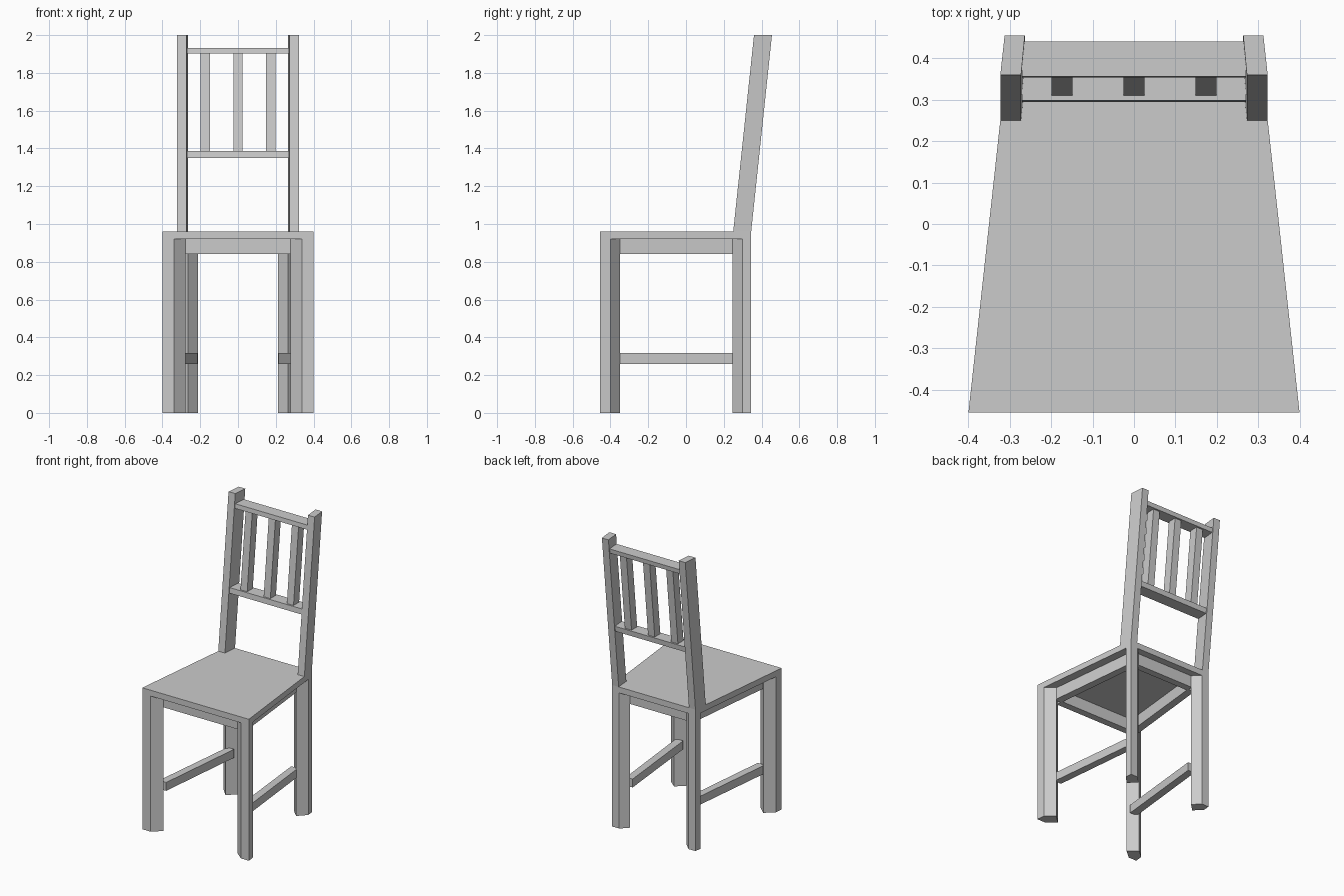
import bpy, bmesh

if "Cube" in bpy.data.objects:
    bpy.data.objects.remove(bpy.data.objects["Cube"])

LEAN = 0.11 / 1.04   # backward slope of the backrest
SEAT_TOP = 0.96


def edge_x(y):
    """Half width of the tapered seat at depth y."""
    return 0.40 - (y + 0.455) * 0.109


def prism(name, plan, z0, z1, leaning=False):
    """Extrude a plan outline from z0 to z1, optionally sheared backwards."""
    bm = bmesh.new()
    rings = []
    for z in (z0, z1):
        dy = (z - SEAT_TOP) * LEAN if leaning else 0.0
        rings.append([bm.verts.new((x, y + dy, z)) for x, y in plan])
    low, high = rings
    bm.faces.new(low[::-1])
    bm.faces.new(high)
    n = len(plan)
    for i in range(n):
        j = (i + 1) % n
        bm.faces.new((low[i], low[j], high[j], high[i]))
    bmesh.ops.recalc_face_normals(bm, faces=bm.faces)
    mesh = bpy.data.meshes.new(name)
    bm.to_mesh(mesh)
    bm.free()
    obj = bpy.data.objects.new(name, mesh)
    bpy.context.collection.objects.link(obj)
    return obj


def box_plan(x0, x1, y0, y1):
    return [(x0, y0), (x1, y0), (x1, y1), (x0, y1)]


def pair(name, plan, z0, z1, leaning=False):
    """Right-hand part plus its mirror image."""
    prism(name + "_right", plan, z0, z1, leaning)
    prism(name + "_left", [(-x, y) for x, y in plan], z0, z1, leaning)


# seat panel
F, B = -0.455, 0.345
prism("seat", [(-edge_x(F), F), (edge_x(F), F), (edge_x(B), B), (-edge_x(B), B)],
      0.92, SEAT_TOP)

# five-sided legs: outer corner plus diagonal inner faces
pair("front_leg", [(0.40, F), (0.34, F), (0.278, -0.403), (0.335, -0.35),
                   (edge_x(-0.40), -0.40)], 0, 0.92)
pair("rear_leg", [(edge_x(B), B), (0.26, B), (0.212, 0.297), (0.265, 0.245),
                  (edge_x(0.30), 0.30)], 0, 0.92)

# aprons under the seat
prism("front_apron", box_plan(-0.285, 0.285, -0.403, -0.355), 0.84, 0.92)
prism("rear_apron", box_plan(-0.22, 0.22, 0.25, 0.297), 0.84, 0.92)
side = [(0.28, -0.37), (0.333, -0.37), (0.265, 0.265), (0.215, 0.265)]
pair("side_apron", side, 0.84, 0.92)

# side stretchers between the legs
pair("side_stretcher", side, 0.26, 0.317)

# leaning back posts
pair("back_post", [(0.273, 0.25), (edge_x(0.25), 0.25), (edge_x(B), B),
                   (0.264, B)], SEAT_TOP, 2.0, True)

# backrest rails and slats
rail = box_plan(-0.271, 0.271, 0.254, 0.338)
prism("lower_rail", rail, 1.35, 1.386, True)
prism("upper_rail", rail, 1.903, 1.933, True)
for i, x in enumerate((-0.174, 0.0, 0.174)):
    prism(f"back_slat_{i + 1}", box_plan(x - 0.025, x + 0.025, 0.266, 0.326),
          1.386, 1.903, True)
